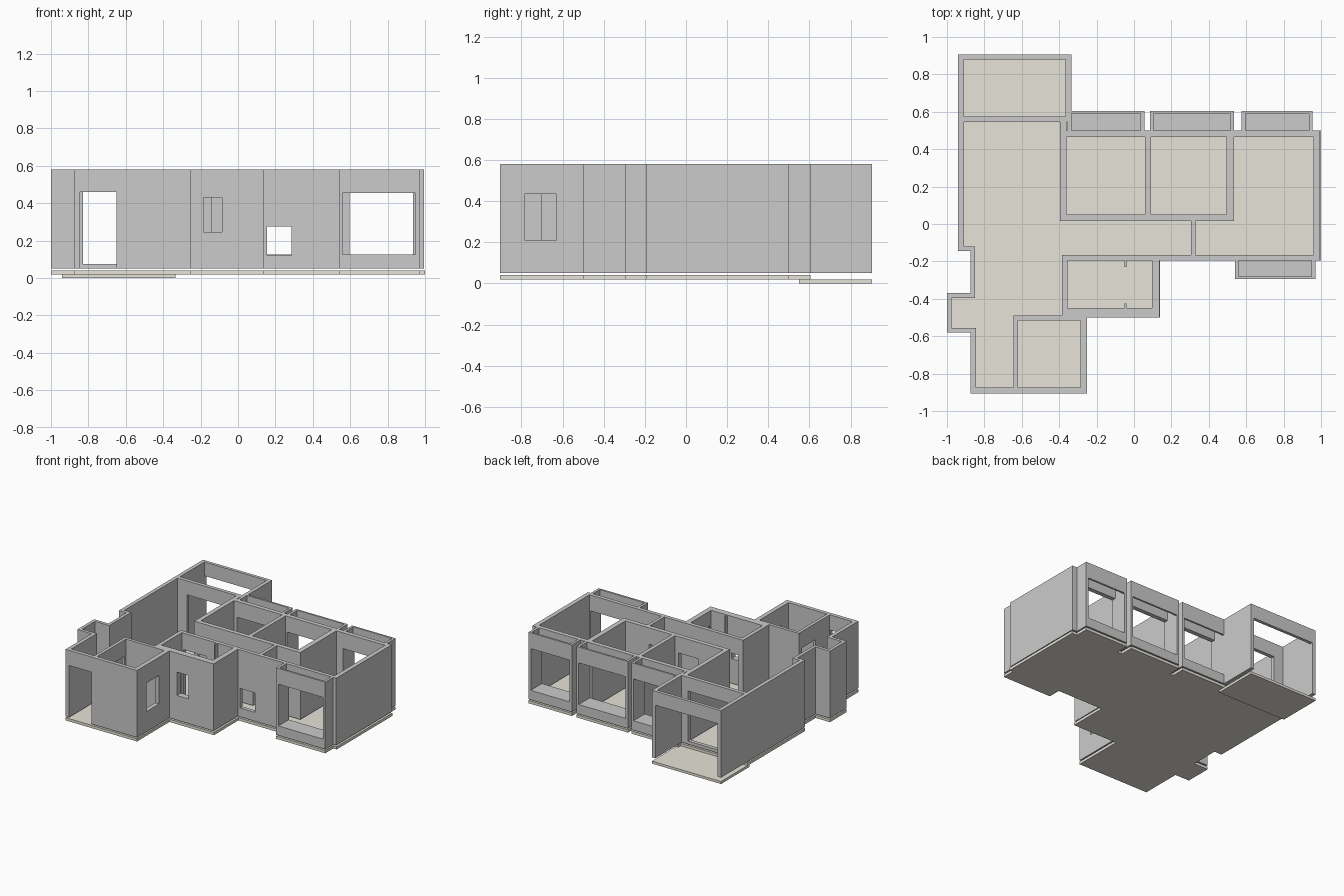
import bpy, bmesh

if "Cube" in bpy.data.objects:
    bpy.data.objects.remove(bpy.data.objects["Cube"])

Z0, Z1 = 0.05, 0.58          # wall bottom and top


def block_mesh(name, solids, cuts=(), color=None):
    """Union of boxes minus cut boxes, keeping only the outer skin.
    Box = (x0, x1, y0, y1, z0, z1)."""
    boxes = list(solids) + list(cuts)
    axes = [sorted({round(v, 4) for b in boxes for v in b[2*a:2*a+2]}) for a in range(3)]
    idx = [{v: i for i, v in enumerate(ax)} for ax in axes]

    def cells(b):
        r = [range(idx[a][round(b[2*a], 4)], idx[a][round(b[2*a+1], 4)]) for a in range(3)]
        return {(i, j, k) for i in r[0] for j in r[1] for k in r[2]}

    full = set()
    for b in solids:
        full |= cells(b)
    for b in cuts:
        full -= cells(b)
    bm = bmesh.new()
    verts = {}

    def vert(key):
        if key not in verts:
            verts[key] = bm.verts.new([axes[a][key[a]] for a in range(3)])
        return verts[key]

    for c in full:
        for a in range(3):
            for s in (0, 1):
                n = list(c)
                n[a] += 2*s - 1
                if tuple(n) in full:
                    continue
                u, w = (a+1) % 3, (a+2) % 3
                loop = []
                for du, dw in ((0, 0), (1, 0), (1, 1), (0, 1)):
                    p = list(c)
                    p[a] += s
                    p[u] += du
                    p[w] += dw
                    loop.append(vert(tuple(p)))
                bm.faces.new(loop if s else loop[::-1])
    bmesh.ops.dissolve_limit(bm, angle_limit=0.01, verts=bm.verts, edges=bm.edges)
    me = bpy.data.meshes.new(name)
    bm.to_mesh(me)
    bm.free()
    ob = bpy.data.objects.new(name, me)
    bpy.context.collection.objects.link(ob)
    if color:
        mat = bpy.data.materials.new(name + "_material")
        mat.diffuse_color = color
        mat.use_nodes = True
        mat.node_tree.nodes["Principled BSDF"].inputs["Base Color"].default_value = mat.diffuse_color
        me.materials.append(mat)
    return ob


def wall(x0, x1, y0, y1):
    return (x0, x1, y0, y1, Z0, Z1)


# Wall runs as plan rectangles
walls = [wall(*r) for r in (
    # terrace and living room
    (-.94, -.335, .88, .905), (-.365, -.335, .545, .905), (-.94, -.335, .545, .575),
    (-.94, -.91, -.14, .905), (-.94, -.85, -.145, -.12), (-.875, -.85, -.395, -.12),
    # entrance niche
    (-1, -.85, -.395, -.37), (-1, -.975, -.58, -.37), (-1, -.845, -.58, -.555),
    # front hall and front room
    (-.875, -.845, -.905, -.555), (-.875, -.25, -.905, -.875), (-.285, -.25, -.905, -.49),
    (-.645, -.62, -.905, -.49), (-.645, -.25, -.515, -.49),
    # bathroom
    (-.385, -.355, -.515, -.165), (-.385, .135, -.5, -.45), (.095, .135, -.5, -.165),
    (-.05, -.04, -.23, -.195), (-.05, -.04, -.45, -.425),
    # corridor side, bedrooms
    (-.385, .995, -.195, -.165), (.305, .33, -.165, .02), (-.395, .535, .015, .05),
    (-.395, -.36, .015, .575), (.06, .09, .015, .5), (.495, .535, .015, .5),
    (-.395, .995, .465, .5), (.96, .995, -.195, .5))]

# Door and window openings
cuts = [
    (-.91, -.365, .88, .905, Z0, .47),       # terrace front
    (-.83, -.42, .545, .575, .075, .47),     # terrace door
    (-.845, -.65, -.905, -.875, Z0, .46),    # entrance
    (-.645, -.62, -.7, -.53, Z0, .45),       # front room door
    (-.285, -.25, -.785, -.63, .21, .435),   # front room window
    (-.185, -.085, -.5, -.45, .245, .43),    # bathroom window
    (-.34, -.145, -.195, -.165, Z0, .45),    # bathroom door
    (.155, .285, -.195, -.165, .12, .275),   # corridor window
    (.305, .33, -.145, .0, Z0, .45),         # main bedroom door
    (-.14, .03, .015, .05, Z0, .45),         # bedroom doors
    (.12, .29, .015, .05, Z0, .45),
]

# Bay boxes: outer x range, wall side y, outer y
floors = []
for x0, x1, yi, yo in ((-.355, .055, .5, .605), (.085, .535, .5, .605),
                       (.575, .955, .5, .605), (.54, .97, -.195, -.295)):
    ya, yb = sorted((yi, yo))
    walls.append(wall(x0, x1, ya, yb))
    t = .02
    inner = sorted((yi, yo - .015 * (1 if yo > 0 else -1)))
    cuts.append((x0+t, x1-t, *inner, .125, Z1))                  # open top
    y0, y1 = (ya - .035, yb) if yo > 0 else (ya, yb + .03)
    cuts.append((x0+t, x1-t, y0, y1, .125, .455))                # window through both walls
    floors.append((x0, x1, ya, yb))

block_mesh("house_walls", walls, cuts)

# Floor slabs
floors += [(-.94, -.335, -.145, .575), (-.875, -.385, -.905, -.145), (-1, -.875, -.58, -.37),
           (-.385, -.25, -.905, -.145), (-.25, .14, -.5, -.145), (-.335, 1, -.195, .5)]
beige = (.80, .77, .69, 1)
block_mesh("main_floor", [(*f, .018, .04) for f in floors], color=beige)
block_mesh("terrace_floor", [(-.94, -.335, .55, .905, 0, .02)], color=beige)
